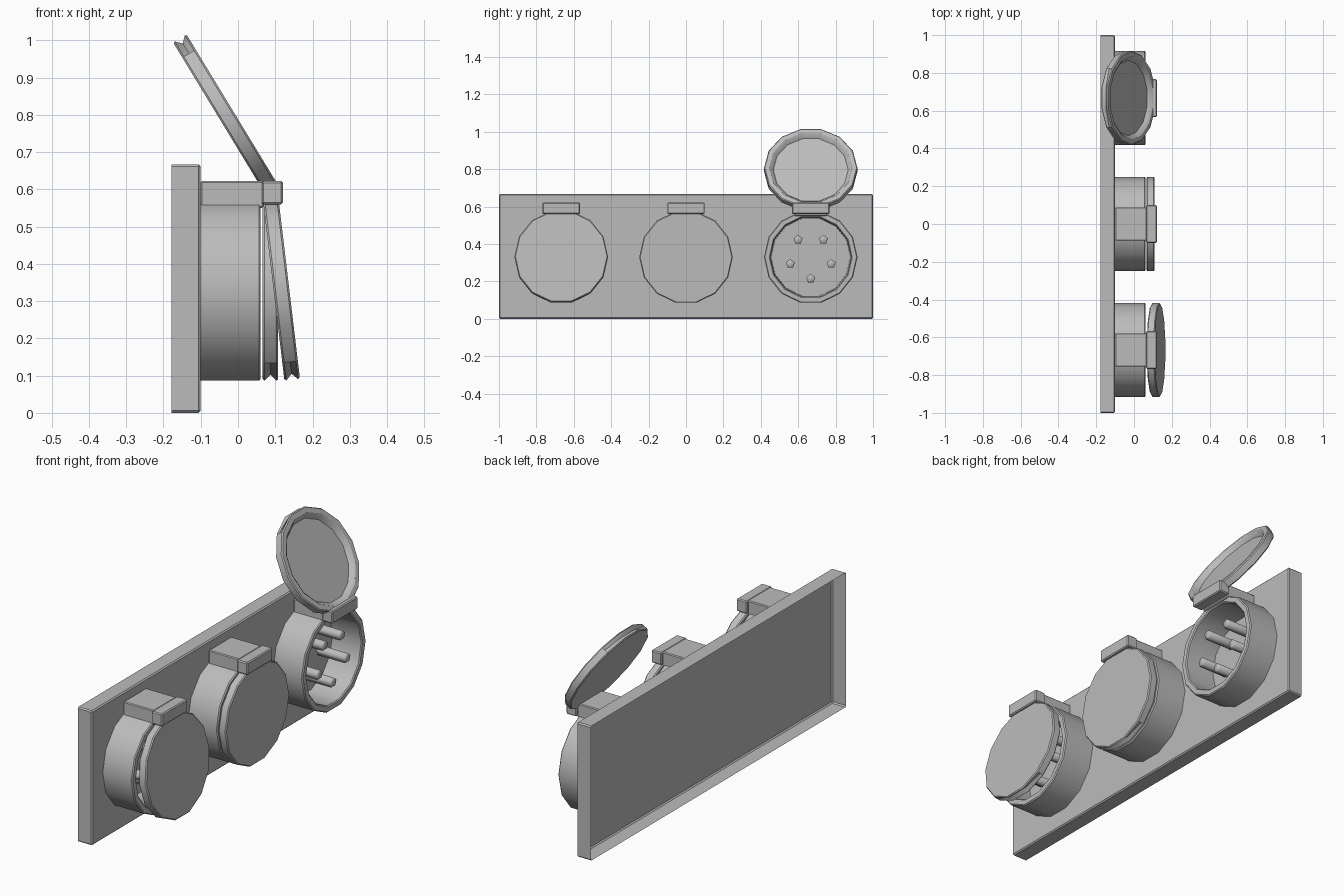
import bpy, bmesh, math
from mathutils import Matrix, Vector

if "Cube" in bpy.data.objects:
    bpy.data.objects.remove(bpy.data.objects["Cube"])

grey = bpy.data.materials.new("plain_grey")
grey.diffuse_color = (0.5, 0.5, 0.5, 1)
grey.use_nodes = True
grey.node_tree.nodes["Principled BSDF"].inputs["Base Color"].default_value = grey.diffuse_color

SIDES, RADIUS, MID_Z = 14, 0.25, 0.33
PIVOT = Vector((0.094, 0, 0.58))


def finish(name, bm, angle=30):
    bmesh.ops.recalc_face_normals(bm, faces=bm.faces[:])
    mesh = bpy.data.meshes.new(name)
    bm.to_mesh(mesh)
    bm.free()
    mesh.materials.append(grey)
    ob = bpy.data.objects.new(name, mesh)
    bpy.context.collection.objects.link(ob)
    bpy.ops.object.select_all(action='DESELECT')
    ob.select_set(True)
    bpy.context.view_layer.objects.active = ob
    bpy.ops.object.shade_smooth_by_angle(angle=math.radians(angle))
    return ob


def box(name, lo, hi, bevel, open_back=False):
    lo, hi = Vector(lo), Vector(hi)
    bm = bmesh.new()
    bmesh.ops.create_cube(bm, size=1)
    for v in bm.verts:
        v.co = Vector([(lo[i] + hi[i]) / 2 + v.co[i] * (hi[i] - lo[i]) for i in range(3)])
    if open_back:
        back = [f for f in bm.faces if f.calc_center_median().x < lo.x + 1e-5]
        bmesh.ops.delete(bm, geom=back, context='FACES_ONLY')
    edges = [e for e in bm.edges if len(e.link_faces) == 2]
    bmesh.ops.bevel(bm, geom=edges, offset=bevel, segments=1, affect='EDGES')
    return finish(name, bm)


def turned(profile, sides, start=0.0, caps=(True, True)):
    """Rings of (x, radius) around the x axis, in order, with optional end caps."""
    bm = bmesh.new()
    rings = []
    for x, r in profile:
        ring = []
        for i in range(sides):
            a = start + 2 * math.pi * i / sides
            ring.append(bm.verts.new((x, r * math.cos(a), r * math.sin(a))))
        rings.append(ring)
    for a, b in zip(rings, rings[1:]):
        for i in range(sides):
            j = (i + 1) % sides
            bm.faces.new((a[i], a[j], b[j], b[i]))
    if caps[0]:
        bm.faces.new(rings[0])
    if caps[1]:
        bm.faces.new(rings[-1])
    return bm, rings


def make_socket(y):
    # hollow round cup
    bm, _ = turned([(-0.10, RADIUS), (0.056, RADIUS), (0.061, 0.245), (0.061, 0.222),
                    (0.056, 0.217), (-0.097, 0.212)], SIDES, caps=(False, True))
    finish("socket_cup", bm).location = (0, y, MID_Z)
    # contact pins
    for k in range(5):
        a = -math.pi / 2 + k * math.tau / 5
        bm, _ = turned([(-0.099, 0.025), (0.054, 0.025), (0.059, 0.02)],
                       5, math.pi / 2, (False, True))
        pin = finish("contact_pin", bm, 75)
        pin.location = (0, y + 0.115 * math.cos(a), MID_Z + 0.115 * math.sin(a))
    # hinge arm and knuckle
    box("hinge_arm", (-0.10, y - 0.088, 0.55), (0.068, y + 0.088, 0.622), 0.004)
    box("hinge_knuckle", (0.064, y - 0.1, 0.56), (0.121, y + 0.1, 0.622), 0.005)


def make_lid(y, opening):
    # shallow lid with a raised inner lip and a finger groove opposite the hinge
    bm, rings = turned([(0.021, 0.245), (0.016, RADIUS), (0, RADIUS), (-0.016, RADIUS),
                        (-0.021, 0.245), (-0.021, 0.222), (-0.015, 0.213), (0.002, 0.2)], SIDES)
    for v in rings[2]:
        if v.co.z < -0.24:
            v.co.z += 0.016
    bm.transform(Matrix.Translation((0.087 - PIVOT.x, 0, MID_Z - PIVOT.z)))
    lid = finish("lid", bm)
    lid.location = PIVOT + Vector((0, y, 0))
    lid.rotation_euler.y = -math.radians(opening)


# mounting plate, hollow behind
box("mounting_plate", (-0.178, -1, 0), (-0.10, 1, 0.667), 0.006, open_back=True)

# three sockets: lid ajar, closed and fully open
for y, opening in ((-0.667, 6.8), (0, 0), (0.667, 211.3)):
    make_socket(y)
    make_lid(y, opening)
